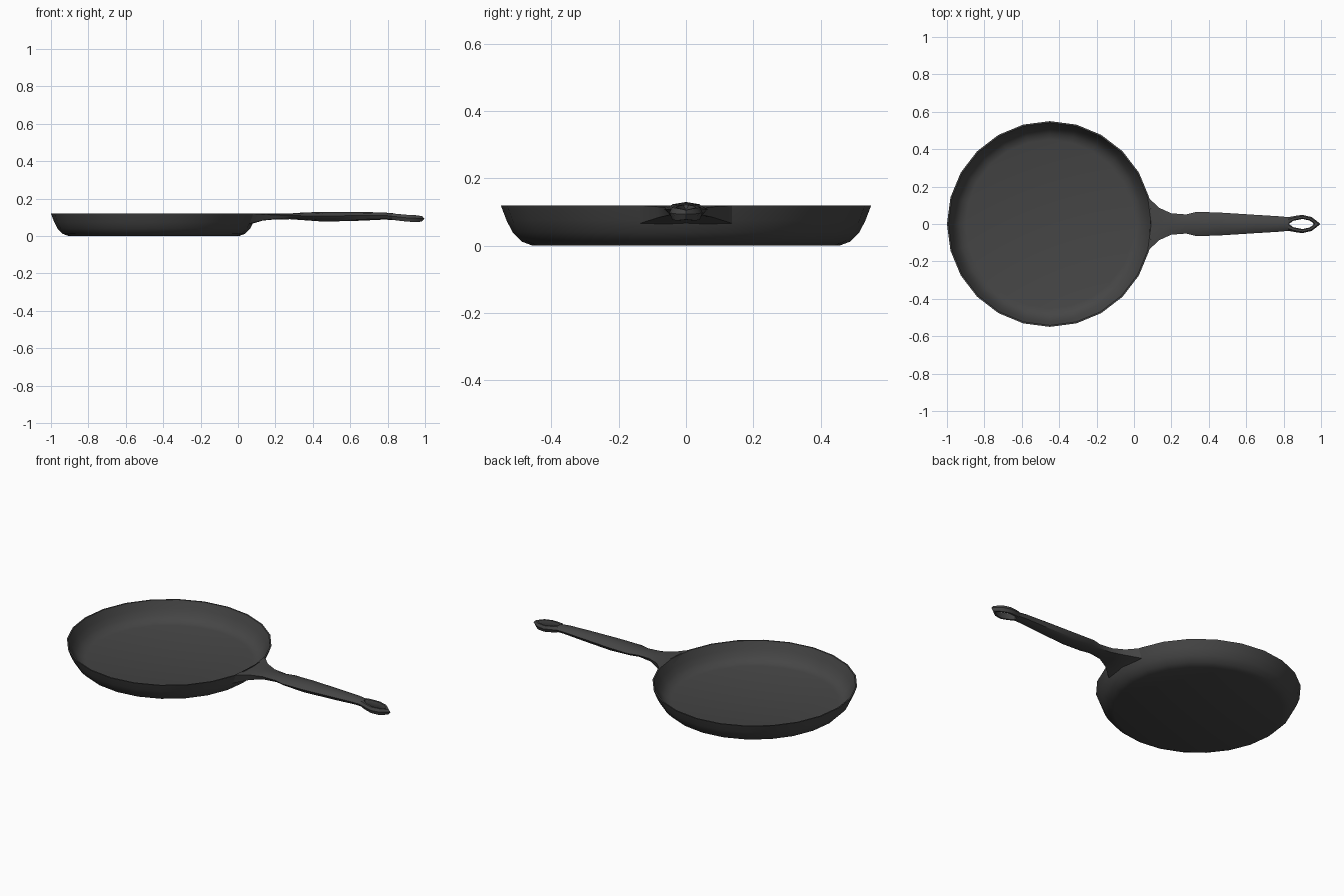
import bpy, bmesh, math

if "Cube" in bpy.data.objects:
    bpy.data.objects.remove(bpy.data.objects["Cube"])

iron = bpy.data.materials.new("dark_iron")
iron.diffuse_color = (0.06, 0.06, 0.06, 1)
iron.use_nodes = True
iron.node_tree.nodes["Principled BSDF"].inputs["Base Color"].default_value = iron.diffuse_color
CX, SIDES = -0.45, 24


def finish(name, bm, angle):
    bmesh.ops.remove_doubles(bm, verts=bm.verts, dist=0.0005)
    bmesh.ops.recalc_face_normals(bm, faces=bm.faces)
    me = bpy.data.meshes.new(name)
    bm.to_mesh(me)
    bm.free()
    ob = bpy.data.objects.new(name, me)
    bpy.context.collection.objects.link(ob)
    me.materials.append(iron)
    bpy.ops.object.select_all(action='DESELECT')
    ob.select_set(True)
    bpy.context.view_layer.objects.active = ob
    bpy.ops.object.shade_smooth_by_angle(angle=math.radians(angle))
    return ob


def loft(bm, rings, cap_start=False, cap_end=False):
    vs = [[bm.verts.new(p) for p in r] for r in rings]
    n = len(vs[0])
    for a, b in zip(vs, vs[1:]):
        for i in range(n):
            j = (i + 1) % n
            bm.faces.new((a[i], a[j], b[j], b[i]))
    if cap_start:
        bm.faces.new(vs[0])
    if cap_end:
        bm.faces.new(vs[-1])


# Pan bowl: one profile from the underside, over the rim, to the inner floor
outer = [(0.455, 0.0), (0.487, 0.012), (0.515, 0.04), (0.533, 0.075), (0.55, 0.12)]
inner = [(0.542, 0.12), (0.525, 0.077), (0.507, 0.045), (0.482, 0.021), (0.45, 0.012)]
bm = bmesh.new()
loft(bm, [[(CX + r * math.cos(2 * math.pi * i / SIDES),
            r * math.sin(2 * math.pi * i / SIDES), z) for i in range(SIDES)]
          for r, z in outer + inner], True, True)
finish("pan_bowl", bm, 40)

# Handle: sections blend from a flared box at the pan to a rounded grip
box = [(0, 1), (0.55, 1), (1, 1), (1, 0.0), (0.4, 0)]
grip = [(0, 1), (0.65, 0.87), (1, 0.58), (0.7, 0.14), (0.3, 0)]


def section(x, w, z0, z1, t):
    half = []
    for (a, b), (c, d) in zip(box, grip):
        y = w * (a + (c - a) * t)
        z = z0 + (z1 - z0) * (b + (d - b) * t)
        px = x
        if x < 0.1:  # follow the pan wall
            r = 0.528 + (z - 0.065) * 0.38
            px = CX + math.sqrt(r * r - y * y) - 0.003
        half.append((px, y, z))
    return half + [(px, -y, z) for px, y, z in reversed(half[1:])]


stations = [  # x, half width, bottom, top, blend
    (0.09, 0.141, 0.065, 0.12, 0), (0.133, 0.087, 0.083, 0.12, 0.25),
    (0.2, 0.057, 0.089, 0.12, 0.6), (0.28, 0.051, 0.09, 0.121, 0.9),
    (0.335, 0.065, 0.086, 0.125, 1), (0.46, 0.061, 0.077, 0.13, 1),
    (0.65, 0.049, 0.082, 0.129, 1), (0.78, 0.041, 0.088, 0.126, 1),
    (0.828, 0.036, 0.086, 0.122, 1)]
bm = bmesh.new()
loft(bm, [section(*s) for s in stations], True, True)
finish("handle", bm, 35)

# Hanging eye: two mirrored arms around the hole
eye = [  # outer x, outer y, inner x, inner y, bottom, top
    (0.822, 0.036, 0.828, 0.0, 0.087, 0.121), (0.86, 0.043, 0.852, 0.017, 0.083, 0.118),
    (0.9, 0.049, 0.9, 0.027, 0.078, 0.114), (0.95, 0.037, 0.938, 0.019, 0.075, 0.112),
    (0.977, 0.016, 0.954, 0.009, 0.076, 0.109), (0.997, 0.0, 0.96, 0.0, 0.078, 0.106)]
bm = bmesh.new()
for s in (1, -1):
    rings = []
    for ox, oy, ix, iy, z0, z1 in eye:
        h = z1 - z0
        rings.append([(ox + (ix - ox) * f, s * (oy + (iy - oy) * f), z0 + h * g)
                      for f, g in ((0, 0.55), (0.32, 1), (0.8, 1),
                                   (1, 0.55), (0.8, 0), (0.35, 0))])
    loft(bm, rings)
finish("hanging_eye", bm, 35)
